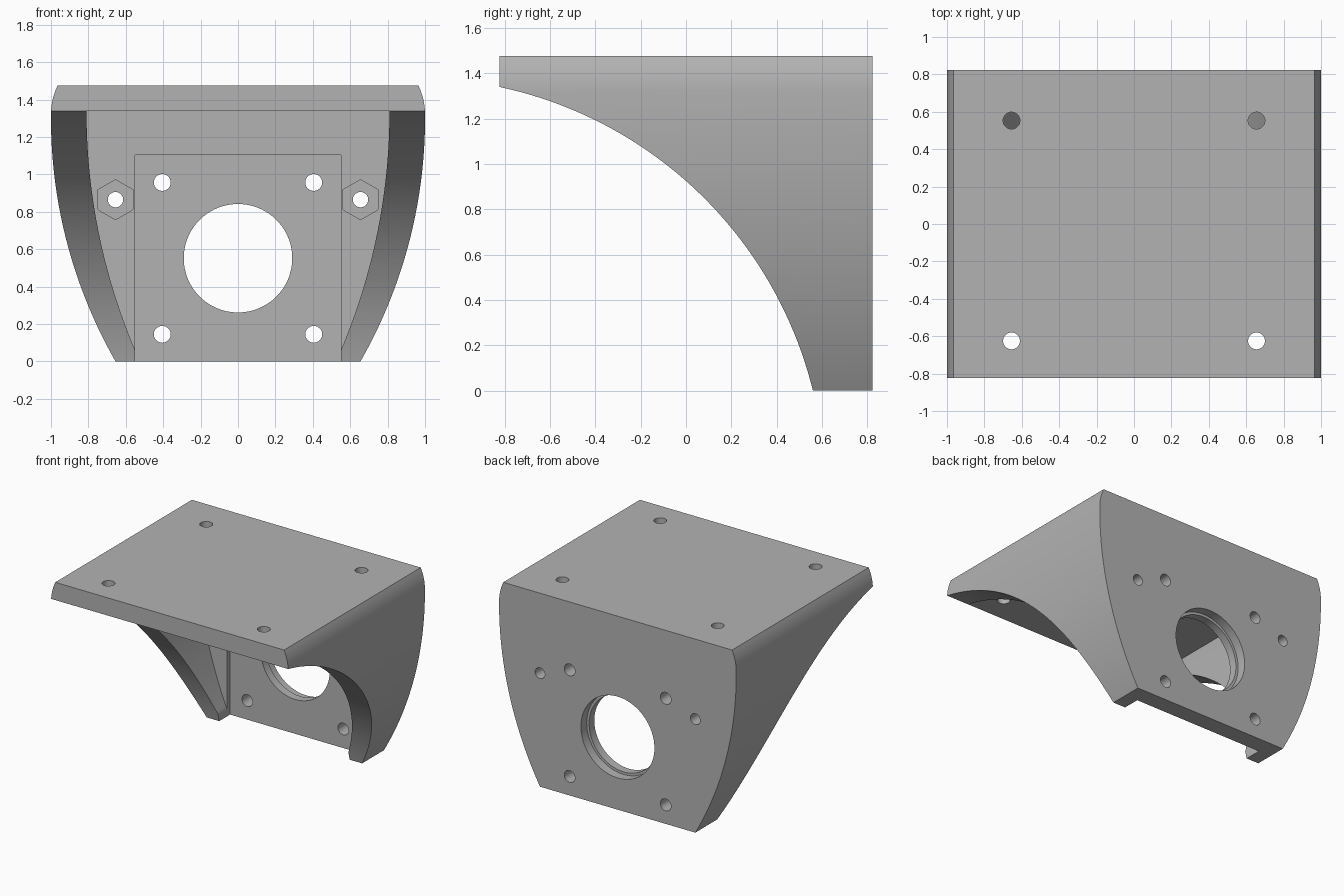
import bpy, bmesh, math
from mathutils import Matrix, Vector

cube = bpy.data.objects.get("Cube")
if cube:
    bpy.data.objects.remove(cube, do_unlink=True)

DEPTH = 0.823       # half depth of the bracket
TOP = 1.475
CEILING = 1.34      # underside of the top plate
PLATE_Y = 0.65      # front of the back plate
POCKET_Y = 0.69     # floor of the motor pocket

grey = bpy.data.materials.new("plain grey")
grey.use_nodes = True
colour = (0.45, 0.45, 0.45, 1)
grey.diffuse_color = colour
grey.node_tree.nodes["Principled BSDF"].inputs["Base Color"].default_value = colour


def arc(half, peak, radius, z0, z1, steps):
    """Half-width points of a bowed side, widest at height peak."""
    points = []
    for i in range(steps + 1):
        z = z0 + (z1 - z0) * i / steps
        points.append((half - radius + math.sqrt(radius ** 2 - (z - peak) ** 2), z))
    return points


def make(name, bm):
    bmesh.ops.recalc_face_normals(bm, faces=bm.faces)
    mesh = bpy.data.meshes.new(name)
    bm.to_mesh(mesh)
    bm.free()
    mesh.materials.append(grey)
    obj = bpy.data.objects.new(name, mesh)
    bpy.context.collection.objects.link(obj)
    return obj


def extrude(name, side, y0, y1):
    """Mirror a half profile and extrude it from y0 to y1."""
    outline = side + [(-x, z) for x, z in reversed(side)]
    bm = bmesh.new()
    face = bm.faces.new([bm.verts.new((x, y0, z)) for x, z in outline])
    grown = bmesh.ops.extrude_face_region(bm, geom=[face])["geom"]
    verts = [v for v in grown if isinstance(v, bmesh.types.BMVert)]
    bmesh.ops.translate(bm, vec=(0, y1 - y0, 0), verts=verts)
    return make(name, bm)


def rod(name, centre, radius, length, axis, sides=40):
    bm = bmesh.new()
    bmesh.ops.create_cone(bm, cap_ends=True, segments=sides, radius1=radius,
                          radius2=radius, depth=length)
    turn = {"X": Matrix.Rotation(math.pi / 2, 4, "Y"),
            "Y": Matrix.Rotation(math.pi / 2, 4, "X"),
            "Z": Matrix()}[axis]
    bm.transform(Matrix.Translation(Vector(centre)) @ turn)
    return make(name, bm)


# Solid body with bowed sides and rounded top corners
body_side = arc(1.0, 1.3, 2.62, 0, 1.3, 40) + arc(1.0, 1.32, 0.36, 1.32, TOP, 10)
bracket = extrude("mounting_bracket", body_side, -DEPTH, DEPTH)

# Sweeping lower front, hollow interior and rectangular motor pocket
cutters = [
    rod("sweep_cutter", (0, -1.2, -0.433), 1.812, 3, "X", 240),
    extrude("cavity_cutter", arc(0.81, CEILING, 3.28, -0.1, CEILING, 40), -1, PLATE_Y),
    extrude("pocket_cutter", [(0.55, -0.1), (0.55, 1.105)], 0.3, POCKET_Y),
    # Central bore, wider at the back
    rod("bore_cutter", (0, 0.75, 0.552), 0.29, 0.6, "Y", 96),
    rod("counterbore_cutter", (0, DEPTH + 0.13, 0.552), 0.31, 0.4, "Y", 96),
]

# Screw holes and nut recesses on both sides
for s in (-1, 1):
    for z in (0.145, 0.957):
        cutters.append(rod("motor_hole_cutter", (s * 0.405, 0.75, z), 0.045, 0.6, "Y"))
    cutters.append(rod("side_hole_cutter", (s * 0.655, 0.75, 0.865), 0.041, 0.6, "Y"))
    cutters.append(rod("nut_cutter", (s * 0.655, 0.63, 0.865), 0.107, 0.2, "Y", 6))
    for y in (-0.625, 0.553):
        cutters.append(rod("top_hole_cutter", (s * 0.655, y, TOP), 0.045, 0.4, "Z"))

bpy.ops.object.select_all(action="DESELECT")
bpy.context.view_layer.objects.active = bracket
bracket.select_set(True)
for cutter in cutters:
    cutter.hide_render = True
    cut = bracket.modifiers.new(cutter.name, "BOOLEAN")
    cut.operation = "DIFFERENCE"
    cut.solver = "EXACT"
    cut.object = cutter
    bpy.ops.object.modifier_apply(modifier=cut.name)
    bpy.data.objects.remove(cutter, do_unlink=True)

bpy.ops.object.shade_smooth_by_angle(angle=math.radians(25))
